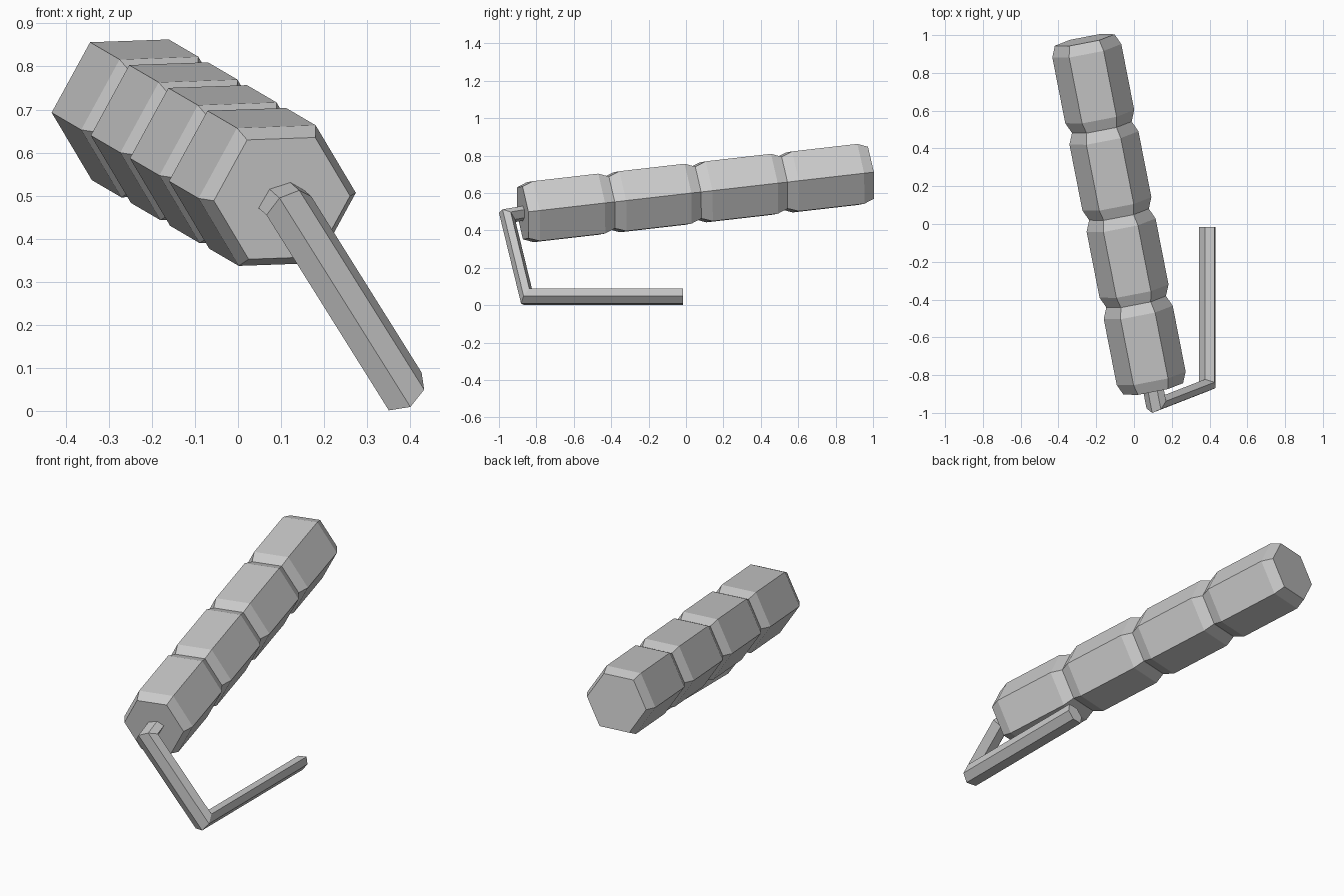
import bpy, math
from mathutils import Vector

if "Cube" in bpy.data.objects:
    bpy.data.objects.remove(bpy.data.objects["Cube"])


def skin_rings(name, rings):
    """Join successive rings of points into a closed, flat-shaded tube."""
    n = len(rings[0])
    verts = [p for r in rings for p in r]
    faces = [list(range(n))[::-1], [len(verts) - n + i for i in range(n)]]
    for k in range(len(rings) - 1):
        for i in range(n):
            j = (i + 1) % n
            faces.append([k * n + i, k * n + j, (k + 1) * n + j, (k + 1) * n + i])
    mesh = bpy.data.meshes.new(name)
    mesh.from_pydata(verts, [], faces)
    mesh.validate()
    obj = bpy.data.objects.new(name, mesh)
    bpy.context.collection.objects.link(obj)
    bpy.context.view_layer.objects.active = obj
    obj.select_set(True)
    bpy.ops.object.mode_set(mode='EDIT')
    bpy.ops.mesh.select_all(action='SELECT')
    bpy.ops.mesh.normals_make_consistent(inside=False)
    bpy.ops.object.mode_set(mode='OBJECT')
    obj.select_set(False)
    return obj


# Grip axis, from the rod end to the far end
front = Vector((0.102, -0.873, 0.494))
back = Vector((-0.261, 0.974, 0.706))
axis = (back - front).normalized()
side = axis.cross(Vector((0, 0, 1))).normalized()
up = side.cross(axis)


def hexagon(dist, radius, roll=math.radians(2)):
    c = front + axis * dist
    return [c + radius * (math.cos(a) * side + math.sin(a) * up)
            for a in (roll + math.radians(60 * i) for i in range(6))]


# Grip: four bevelled hexagonal segments sharing narrow necks
segments, wide, narrow, bevel = 4, 0.186, 0.161, 0.058
step = (back - front).length / segments
rings = [hexagon(0, narrow)]
for s in range(segments):
    rings += [hexagon(s * step + bevel, wide),
              hexagon((s + 1) * step - bevel, wide),
              hexagon((s + 1) * step, narrow)]
skin_rings("grip", rings)

# Bent rod: hexagonal section swept along the path with mitred corners
path = [Vector((0.388, -0.015, 0.046)), Vector((0.388, -0.852, 0.046)),
        Vector((0.118, -0.957, 0.477)), front + axis * 0.05]
half = [(-0.038, -0.044), (0.012, -0.036), (0.044, 0.004)]
section = half + [(-x, -z) for x, z in half]
ring = [path[0] + Vector((x, 0, z)) for x, z in section]
rod = [ring]
for k in range(1, len(path)):
    d = (path[k] - path[k - 1]).normalized()
    nxt = (path[k + 1] - path[k]).normalized() if k + 1 < len(path) else d
    plane = (d + nxt).normalized()
    ring = [p + d * ((path[k] - p).dot(plane) / d.dot(plane)) for p in ring]
    rod.append(ring)
skin_rings("crank_rod", rod)
